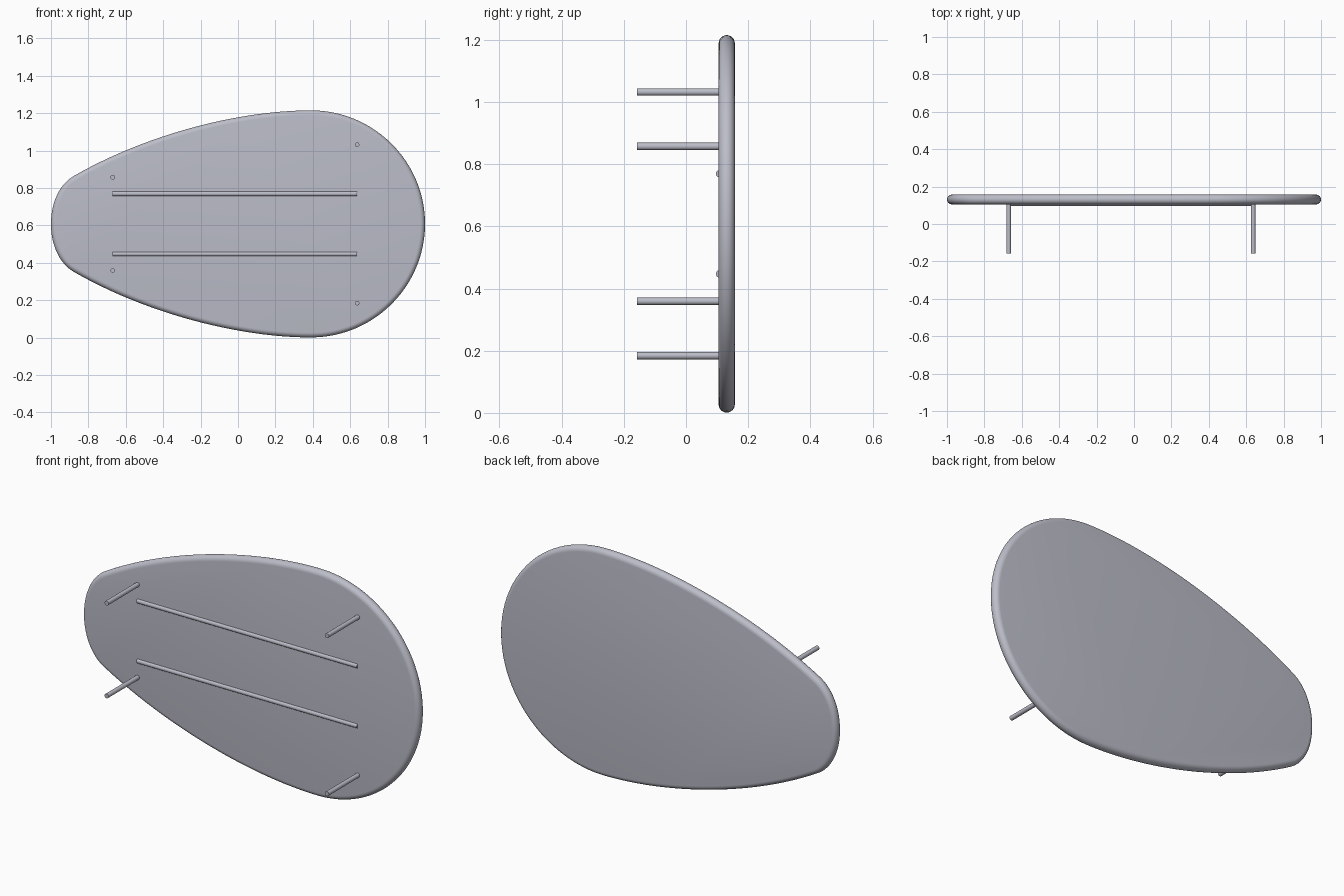
import bpy, bmesh, math
from mathutils import Vector
from mathutils.geometry import interpolate_bezier

if "Cube" in bpy.data.objects:
    bpy.data.objects.remove(bpy.data.objects["Cube"])

grey = bpy.data.materials.new("cool_grey")
colour = (0.5, 0.51, 0.58, 1)
grey.diffuse_color = colour
grey.use_nodes = True
grey.node_tree.nodes["Principled BSDF"].inputs["Base Color"].default_value = colour

MID_Z = 0.608
FRONT, BACK = 0.105, 0.157
ROD = 0.012


def finish(obj):
    obj.data.materials.append(grey)
    bpy.ops.object.select_all(action="DESELECT")
    obj.select_set(True)
    bpy.context.view_layer.objects.active = obj
    bpy.ops.object.shade_smooth_by_angle(angle=math.radians(35))


def rod(name, start, end):
    a, b = Vector(start), Vector(end)
    bpy.ops.mesh.primitive_cylinder_add(
        vertices=24, radius=ROD, depth=(b - a).length, location=(a + b) / 2,
        rotation=(b - a).to_track_quat("Z", "Y").to_euler())
    obj = bpy.context.object
    obj.name = name
    finish(obj)


# Egg-shaped outline: broad end, long side, narrow nose, then mirrored
segments = [
    ((1, 0), (1, 0.335), (0.725, 0.607), (0.39, 0.607)),
    ((0.39, 0.607), (0, 0.607), (-0.5, 0.475), (-0.88, 0.255)),
    ((-0.88, 0.255), (-0.95, 0.214), (-1, 0.12), (-1, 0)),
]
half = []
for seg in segments:
    half += interpolate_bezier(*[Vector(p) for p in seg], 25)[:-1]
half.append(Vector((-1, 0)))
half = [Vector((p[0], p[1])) for p in half]
outline = half + [Vector((p.x, -p.y)) for p in reversed(half[1:-1])]
count = len(outline)
inward = []
for i in range(count):
    t = (outline[(i + 1) % count] - outline[i - 1]).normalized()
    inward.append(Vector((-t.y, t.x)))

# Board with a fully rounded rim
radius = (BACK - FRONT) / 2
bm = bmesh.new()
rings = []
steps = 12
for k in range(steps + 1):
    a = math.pi * (k / steps - 0.5)
    inset = radius * (1 - math.cos(a))
    y = (FRONT + BACK) / 2 + radius * math.sin(a)
    ring = []
    for p, n in zip(outline, inward):
        q = p + n * inset
        ring.append(bm.verts.new((q.x, y, MID_Z + q.y)))
    rings.append(ring)
for r0, r1 in zip(rings, rings[1:]):
    for i in range(count):
        j = (i + 1) % count
        bm.faces.new((r0[i], r0[j], r1[j], r1[i]))
bm.faces.new(rings[0])
bm.faces.new(rings[-1])
bmesh.ops.recalc_face_normals(bm, faces=bm.faces)
mesh = bpy.data.meshes.new("board")
bm.to_mesh(mesh)
bm.free()
board = bpy.data.objects.new("board", mesh)
bpy.context.collection.objects.link(board)
finish(board)

# Pegs and long rails on the front face
for side, sign in (("upper", 1), ("lower", -1)):
    for end, x, dz in (("narrow", -0.67, 0.249), ("broad", 0.637, 0.424)):
        z = MID_Z + sign * dz
        rod(f"{side}_{end}_peg", (x, -0.157, z), (x, FRONT + 0.01, z))
    z = MID_Z + sign * 0.161
    rod(f"{side}_rail", (-0.67, FRONT + 0.003, z), (0.637, FRONT + 0.003, z))
